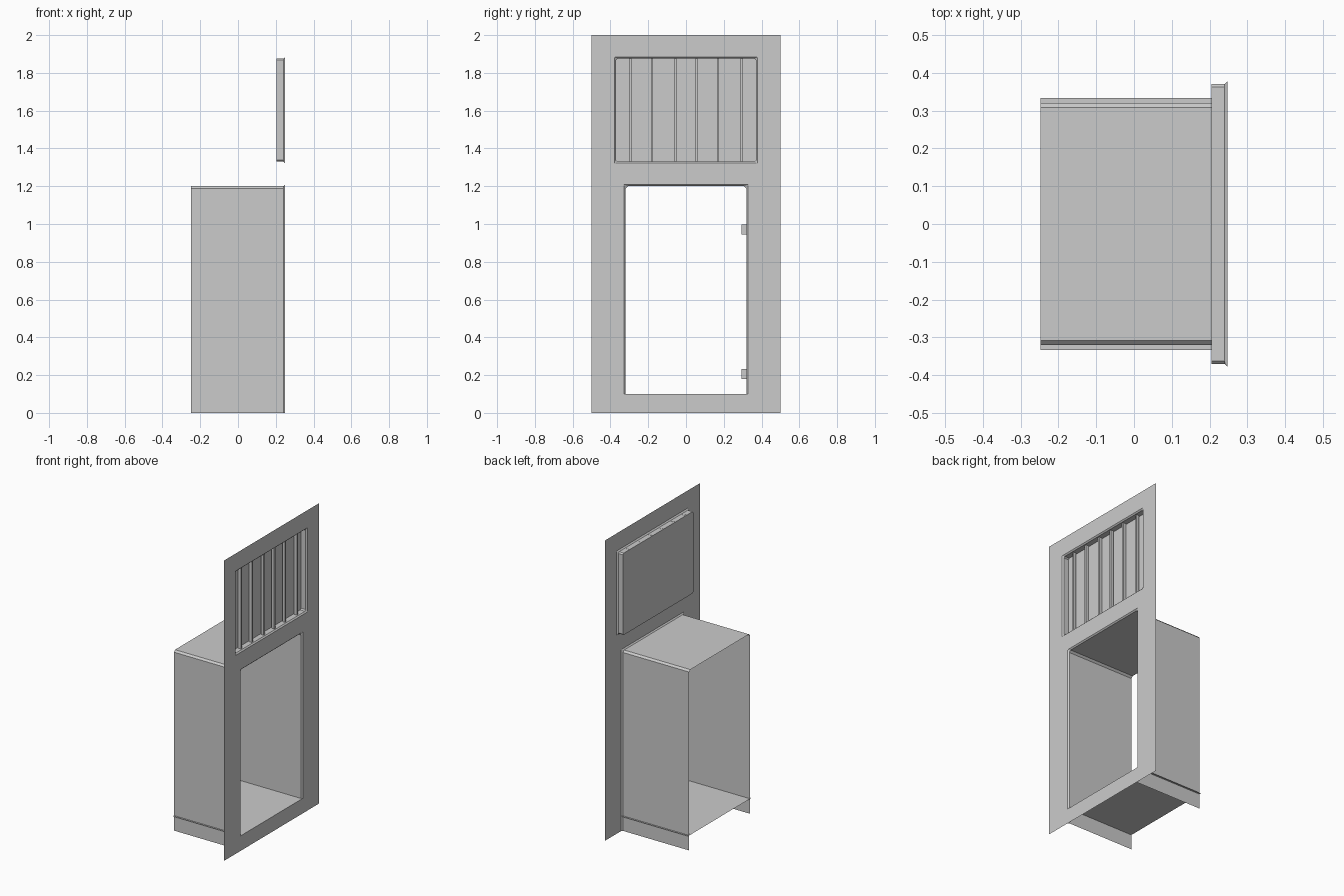
import bpy, bmesh

if "Cube" in bpy.data.objects:
    bpy.data.objects.remove(bpy.data.objects["Cube"])

grey = bpy.data.materials.new("plain grey")
grey.use_nodes = True
colour = (0.6, 0.6, 0.6, 1)
grey.diffuse_color = colour
grey.node_tree.nodes["Principled BSDF"].inputs["Base Color"].default_value = colour

FRONT, BACK = 0.248, -0.248      # depth limits of the whole piece
FLOOR, DOOR_TOP, DOOR_Y = 0.1, 1.2, 0.32
TRAY_LOW, TRAY_TOP, TRAY_Y, TRAY_BACK = 1.33, 1.875, 0.37, 0.205
LIP = 0.008                      # flare where the sheet turns into an opening


def finish(name, bm):
    bmesh.ops.remove_doubles(bm, verts=bm.verts, dist=0.00005)
    mesh = bpy.data.meshes.new(name)
    bm.to_mesh(mesh)
    bm.free()
    mesh.materials.append(grey)
    obj = bpy.data.objects.new(name, mesh)
    bpy.context.collection.objects.link(obj)
    return obj


def loft(bm, rings, closed):
    """Skin quads between matching outlines."""
    loops = [[bm.verts.new(p) for p in ring] for ring in rings]
    for a, b in zip(loops, loops[1:]):
        n = len(a)
        for i in range(n if closed else n - 1):
            j = (i + 1) % n
            bm.faces.new((a[i], b[i], b[j], a[j]))
    return loops


def box(name, low, high):
    bm = bmesh.new()
    bmesh.ops.create_cube(bm, size=1)
    for v in bm.verts:
        v.co = [(l + h) / 2 + c * (h - l) for l, h, c in zip(low, high, v.co)]
    return finish(name, bm)


# Flat upright sheet with a doorway and an upper opening
bm = bmesh.new()
ys = [-0.5, -TRAY_Y - LIP, -DOOR_Y - LIP, DOOR_Y + LIP, TRAY_Y + LIP, 0.5]
zs = [0, FLOOR, DOOR_TOP + LIP, TRAY_LOW - LIP, TRAY_TOP + LIP, 2]
for i in range(5):
    for j in range(5):
        doorway = i == 2 and j == 1
        opening = 1 <= i <= 3 and j == 3
        if not (doorway or opening):
            y0, y1, z0, z1 = ys[i], ys[i + 1], zs[j], zs[j + 1]
            bm.faces.new([bm.verts.new((FRONT, y, z)) for y, z in
                          ((y0, z0), (y1, z0), (y1, z1), (y0, z1))])
finish("front_panel", bm)


# Tunnel walls and roof with clipped upper corners, open at the back
def arch(x, grow, clip):
    w, t = DOOR_Y + grow, DOOR_TOP + grow
    half = [(w, 0), (w, t - clip), (w - clip, t)]
    outline = half + [(-y, z) for y, z in reversed(half)]
    return [(x, y, z) for y, z in outline]


bm = bmesh.new()
loft(bm, [arch(BACK, 0, 0.012), arch(FRONT - LIP, 0, 0.012),
          arch(FRONT, LIP, 0.0005)], False)
finish("tunnel_shell", bm)

# Floor sheet that projects a little past the walls
bm = bmesh.new()
edge = DOOR_Y + 0.013
bm.faces.new([bm.verts.new(p) for p in
              ((BACK, -edge, FLOOR), (FRONT, -edge, FLOOR),
               (FRONT, edge, FLOOR), (BACK, edge, FLOOR))])
finish("tunnel_floor", bm)


# Shallow recessed tray behind the upper opening
def frame(x, grow, clip):
    w, b, t = TRAY_Y + grow, TRAY_LOW - grow, TRAY_TOP + grow
    return [(x, y, z) for y, z in
            ((w, b + clip), (w, t - clip), (w - clip, t), (clip - w, t),
             (-w, t - clip), (-w, b + clip), (clip - w, b), (w - clip, b))]


bm = bmesh.new()
rings = loft(bm, [frame(TRAY_BACK, 0, 0.008), frame(FRONT - LIP, 0, 0.008),
                  frame(FRONT, LIP, 0.0005)], True)
bm.faces.new(rings[0])
finish("recessed_tray", bm)

# Upright bars inside the tray
for n, y in enumerate((-0.295, -0.18, -0.055, 0.055, 0.17, 0.295), 1):
    box(f"bar_{n}", (0.212, y - 0.006, TRAY_LOW), (0.232, y + 0.006, TRAY_TOP + 0.001))

# Two small hinge blocks near the rear of the tunnel
for name, z in (("lower_hinge", 0.18), ("upper_hinge", 0.945)):
    box(name, (-0.23, 0.295, z), (-0.212, DOOR_Y, z + 0.053))
